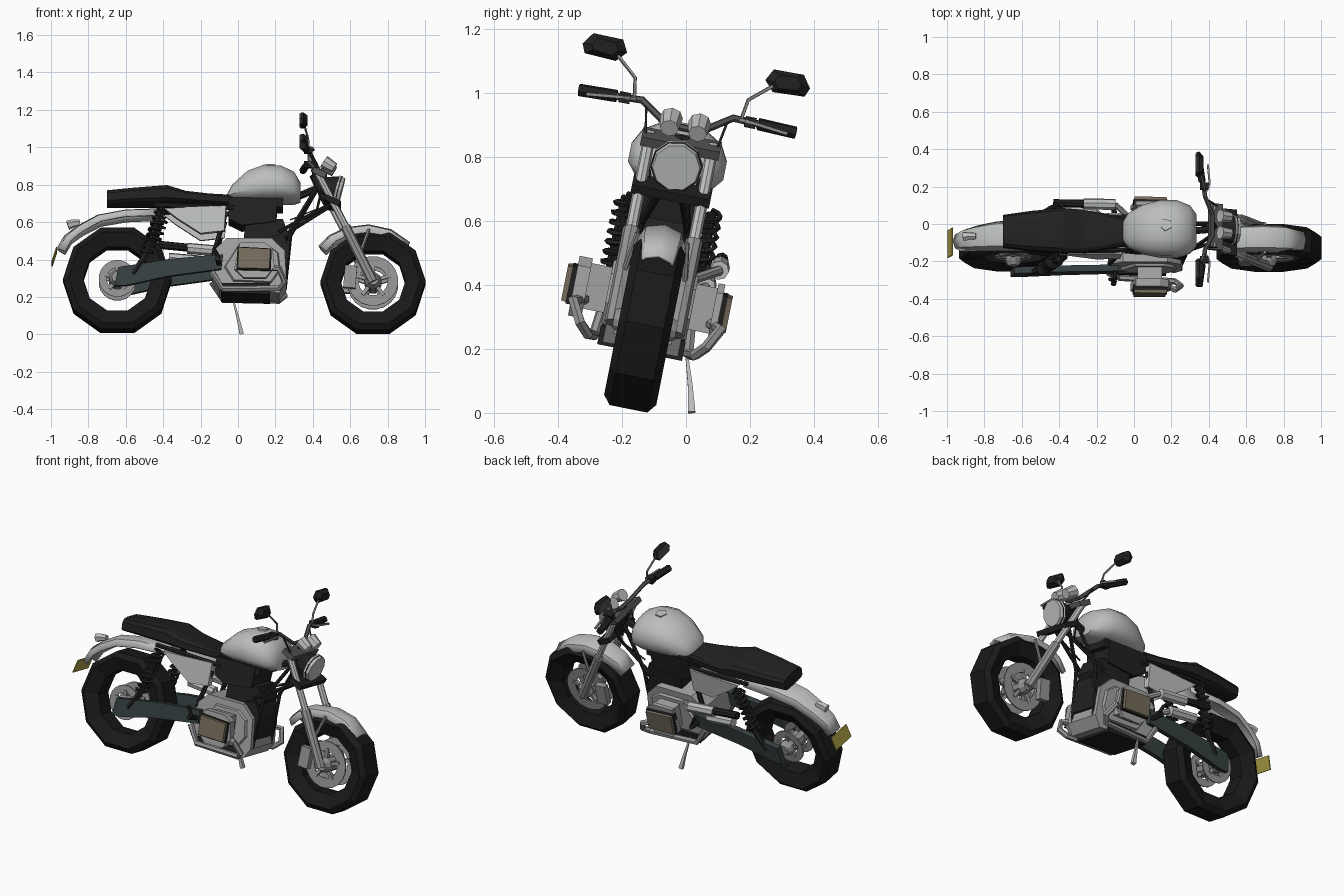
import bpy, bmesh, math
from mathutils import Vector, Matrix

if "Cube" in bpy.data.objects:
    bpy.data.objects.remove(bpy.data.objects["Cube"])

# Upright bike is built along x, then leaned over onto its stand
LEAN = Matrix.Translation((0, -0.18, 0.012)) @ Matrix.Rotation(math.radians(-11.2), 4, 'X')
SIDES = ((-1, "right"), (1, "left"))


def material(name, r, g, b):
    m = bpy.data.materials.new(name)
    m.use_nodes = True
    m.diffuse_color = (r, g, b, 1)
    m.node_tree.nodes["Principled BSDF"].inputs["Base Color"].default_value = (r, g, b, 1)
    return m


PAINT = material("light grey paint", .50, .52, .51)
STEEL = material("grey steel", .29, .29, .29)
ALLOY = material("engine alloy", .36, .36, .36)
DARK = material("dark steel", .09, .09, .09)
RUBBER = material("tyre black", .010, .010, .010)
BLACK = material("satin black", .015, .015, .015)
SLATE = material("slate", .036, .050, .052)
TAN = material("tan cover", .175, .148, .105)
YELLOW = material("plate yellow", .40, .345, .06)


def build(name, verts, faces, mat, smooth=False):
    me = bpy.data.meshes.new(name)
    me.from_pydata([tuple(v) for v in verts], [], faces)
    bm = bmesh.new()
    bm.from_mesh(me)
    bmesh.ops.recalc_face_normals(bm, faces=bm.faces)
    bm.to_mesh(me)
    bm.free()
    me.transform(LEAN)
    me.materials.append(mat)
    ob = bpy.data.objects.new(name, me)
    bpy.context.collection.objects.link(ob)
    if smooth:
        bpy.ops.object.select_all(action='DESELECT')
        ob.select_set(True)
        bpy.context.view_layer.objects.active = ob
        bpy.ops.object.shade_smooth_by_angle(angle=math.radians(40))
    return ob


def loft(name, rings, mat, closed=True, loop=False, smooth=False):
    """Skin rings of points; closed joins each ring, loop joins last ring to first."""
    n, k = len(rings[0]), len(rings)
    faces = [(i * n + j, i * n + (j + 1) % n, (i + 1) % k * n + (j + 1) % n, (i + 1) % k * n + j)
             for i in range(k if loop else k - 1) for j in range(n if closed else n - 1)]
    if closed and not loop:
        faces += [tuple(range(n)), tuple(range((k - 1) * n, k * n))]
    return build(name, [p for r in rings for p in r], faces, mat, smooth)


def tube(name, pts, r, mat, sides=6, r_end=None):
    pts = [Vector(p) for p in pts]
    rings, old = [], None
    for i, p in enumerate(pts):
        d = (pts[min(i + 1, len(pts) - 1)] - pts[max(i - 1, 0)]).normalized()
        u = d.orthogonal().normalized() if old is None else old[0].copy()
        if old is not None:
            u.rotate(old[1].rotation_difference(d))
        v, old = d.cross(u), (u, d)
        rad = r if r_end is None else r + (r_end - r) * i / (len(pts) - 1)
        rings.append([p + (u * math.cos(a) + v * math.sin(a)) * rad
                      for a in (math.tau * j / sides for j in range(sides))])
    return loft(name, rings, mat)


def lathe(name, profile, x, z, mat, n, y=0, ring=False):
    """Spin (radius, y) points round an axis across the bike."""
    turns = [math.tau * (i + .5) / n for i in range(n)]
    rings = [[(x + r * math.sin(a), y + o, z + r * math.cos(a)) for a in turns] for r, o in profile]
    return loft(name, rings, mat, loop=ring)


def prism(name, outline, y0, y1, mat, taper=1.0):
    cx = sum(p[0] for p in outline) / len(outline)
    cz = sum(p[1] for p in outline) / len(outline)
    outer = [(cx + (x - cx) * taper, y1, cz + (z - cz) * taper) for x, z in outline]
    return loft(name, [[(x, y0, z) for x, z in outline], outer], mat)


def box(name, c, size, mat, tilt=0):
    m = Matrix.Translation(c) @ Matrix.Rotation(math.radians(tilt), 4, 'Y')
    rings = [[m @ Vector((a * size[0] / 2, b * size[1] / 2, h * size[2] / 2))
              for a, b in ((-1, -1), (1, -1), (1, 1), (-1, 1))] for h in (-1, 1)]
    return loft(name, rings, mat)


def pod(name, sections, mat, power, n, smooth):
    """Rounded body from (x, half width, bottom, top) sections."""
    rings = []
    for x, w, lo, hi in sections:
        mid, ring = lo + (hi - lo) * .4, []
        for i in range(n):
            a = math.tau * (i + .5) / n
            c, s = (math.copysign(abs(t) ** power, t) for t in (math.cos(a), math.sin(a)))
            ring.append((x, w * c, mid + s * ((hi - mid) if s > 0 else (mid - lo))))
        rings.append(ring)
    return loft(name, rings, mat, smooth=smooth)


def fender(name, path, drop):
    rings = []
    for i, (x, z, w) in enumerate(path):
        a, b = path[max(i - 1, 0)], path[min(i + 1, len(path) - 1)]
        d = Vector((b[0] - a[0], b[1] - a[1])).normalized()
        nx, nz = -d.y, d.x
        rings.append([(x + nx * o * drop, w * k, z + nz * o * drop)
                      for k, o in ((-1, -1), (-.75, -.3), (0, 0), (.75, -.3), (1, -1))])
    ob = loft(name, rings, PAINT, closed=False, smooth=True)
    ob.modifiers.new("thickness", 'SOLIDIFY').thickness = .01


# Wheels: faceted tyre, discs and hub
for label, x, z, r, disc in (("front", .722, .268, .281, .135), ("rear", -.645, .282, .290, .10)):
    lathe(label + "_tyre", [(r - .108, -.05), (r - .03, -.083), (r, -.06), (r, .06),
                            (r - .03, .083), (r - .108, .05)], x, z, RUBBER, 10, ring=True)
    for s, side in SIDES:
        lathe(f"{label}_{side}_disc", [(disc, -.004), (disc, .004), (disc * .58, .004), (disc * .58, -.004)],
              x, z, STEEL, 20, y=.052 * s, ring=True)
        for i in range(5):
            a = math.tau * i / 5
            tube(f"{label}_{side}_carrier_{i}", [(x, .05 * s, z), (x + disc * .7 * math.sin(a), .052 * s,
                 z + disc * .7 * math.cos(a))], .014, STEEL, 4)
    lathe(label + "_hub", [(.03, -.10), (.045, -.07), (.045, .07), (.03, .10)], x, z, STEEL, 10)

# Mudguards, tail lamp and number plate
fender("rear_mudguard", [(-.97, .455, .05), (-.93, .525, .06), (-.86, .58, .07), (-.75, .64, .08),
                         (-.6, .668, .085), (-.4, .675, .075)], .05)
fender("front_mudguard", [(.43, .47, .06), (.49, .53, .07), (.58, .572, .075), (.70, .587, .075),
                          (.82, .56, .075), (.92, .49, .06)], .055)
tube("tail_lamp", [(-.91, 0, .582), (-.88, 0, .592), (-.845, 0, .596)], .026, PAINT, 6, .018)
box("number_plate", (-.982, 0, .41), (.006, .15, .08), YELLOW, 18)

# Tank, cap and seat
pod("fuel_tank", [(-.06, .05, .72, .745), (-.03, .095, .71, .80), (.05, .135, .70, .875), (.14, .155, .70, .908),
                  (.23, .155, .70, .903), (.30, .13, .70, .87), (.335, .085, .71, .81)], PAINT, .85, 14, True)
tube("tank_cap", [(.17, 0, .88), (.17, 0, .911)], .034, PAINT, 5)
pod("seat", [(-.70, .088, .685, .765), (-.55, .108, .69, .778), (-.38, .122, .69, .79),
             (-.28, .118, .69, .757), (-.15, .095, .685, .745), (-.03, .075, .68, .742)], BLACK, .5, 12, False)

# Engine core, upper black boxes and sump
prism("crankcase", [(-.14, .30), (-.10, .21), (.22, .19), (.26, .25), (.25, .42), (.18, .49), (-.06, .49), (-.13, .42)],
      -.12, .12, ALLOY)
prism("airbox", [(-.05, .60), (.02, .565), (.20, .585), (.215, .71), (-.05, .71)], -.095, .095, BLACK)
prism("upper_case", [(.03, .48), (.24, .48), (.27, .52), (.24, .60), (.04, .60)], -.08, .08, BLACK)
prism("front_cover", [(.20, .26), (.265, .30), (.275, .44), (.24, .52), (.17, .50)], -.095, .095, BLACK)
prism("sump", [(-.09, .19), (.17, .18), (.17, .24), (-.09, .24)], -.135, .135, BLACK)
box("under_tank_frame", (.10, 0, .69), (.28, .18, .05), BLACK)
tube("backbone", [(.44, 0, .79), (.30, 0, .73), (-.05, 0, .68)], .02, BLACK)
tube("kick_stand", [(-.03, .14, .22), (.0, .175, .11), (.02, .196, .028)], .005, PAINT, 4, .016)

# Mirrored parts down each side
for s, side in SIDES:
    def name(part):
        return f"{side}_{part}"

    # Flat cylinders: narrow barrel, wider head, dark rim and tan cover
    reach = .252 if s > 0 else .272
    prism(name("case_side"), [(-.08, .33), (-.03, .25), (.18, .24), (.23, .31), (.22, .41), (.16, .455), (.0, .455)],
          .11 * s, .135 * s, ALLOY, .92)
    prism(name("barrel"), [(.02, .28), (.15, .28), (.15, .425), (.02, .425)], .13 * s, .21 * s, ALLOY)
    prism(name("head"), [(-.02, .30), (.03, .25), (.15, .25), (.195, .31), (.185, .41), (.14, .44), (.01, .44)],
          .20 * s, (reach - .03) * s, ALLOY)
    prism(name("head_rim"), [(-.008, .29), (.175, .285), (.18, .405), (-.003, .415)],
          (reach - .045) * s, (reach - .015) * s, BLACK)
    prism(name("cylinder_cover"), [(-.005, .295), (.17, .29), (.177, .402), (.0, .412)],
          (reach - .015) * s, reach * s, TAN, .96)
    tube(name("exhaust_pipe"), [(.15, .20 * s, .31), (.22, .235 * s, .30), (.25, .20 * s, .235), (.22, .17 * s, .205),
                                (-.08, .15 * s, .205), (-.14, .14 * s, .30)], .017, STEEL)
    # Frame
    tube(name("down_tube"), [(.42, .03 * s, .78), (.28, .08 * s, .54), (.25, .09 * s, .25)], .011, BLACK)
    tube(name("brace"), [(.49, .03 * s, .69), (.22, .09 * s, .53)], .01, BLACK)
    tube(name("seat_rail"), [(-.02, .09 * s, .66), (-.45, .10 * s, .675)], .014, BLACK)
    tube(name("rear_stay"), [(-.07, .09 * s, .62), (-.13, .11 * s, .40)], .014, BLACK)
    tube(name("footpeg"), [(-.10, .11 * s, .34), (-.11, .22 * s, .36)], .015, BLACK)
    tube(name("pedal"), [(-.10, .20 * s, .36), (-.13, .20 * s, .42)], .01, BLACK)
    prism(name("side_panel"), [(-.40, .655), (-.06, .67), (-.07, .53), (-.2, .515), (-.33, .60)], .08 * s, .112 * s, PAINT, .97)
    # Swingarm and spring
    prism(name("swingarm"), [(-.66, .225), (-.60, .225), (-.38, .275), (-.09, .315), (-.08, .395), (-.36, .37), (-.64, .325)],
          .115 * s, .15 * s, SLATE)
    lo, hi = Vector((-.49, .14 * s, .40)), Vector((-.405, .135 * s, .65))
    tube(name("damper"), [Vector((-.56, .14 * s, .29)), lo, hi], .017, BLACK)
    d = (hi - lo).normalized()
    u = d.cross(Vector((0, 1, 0))).normalized()
    v = d.cross(u)
    tube(name("spring"), [lo.lerp(hi, i / 64) + (u * math.cos(i * math.tau / 8) + v * math.sin(i * math.tau / 8)) * .03
                          for i in range(65)], .009, BLACK, 4)
    # Fork legs, caliper and mudguard stay
    tube(name("fork_tube"), [(.42, .10 * s, .86), (.61, .10 * s, .49)], .019, PAINT, 8)
    tube(name("fork_slider"), [(.575, .10 * s, .555), (.722, .10 * s, .255)], .027, STEEL, 8)
    box(name("caliper"), (.60, .075 * s, .285), (.065, .035, .12), STEEL, 5)
    tube(name("mudguard_stay"), [(.65, .10 * s, .40), (.70, .078 * s, .545)], .009, STEEL)
    # Handlebar, grip, lever and mirror
    tube(name("handlebar"), [(.42, 0, .895), (.42, .055 * s, .895), (.38, .145 * s, .955), (.35, .335 * s, .948)], .012, DARK)
    tube(name("grip"), [(.364, .225 * s, .952), (.347, .345 * s, .948)], .02, BLACK)
    box(name("switch_block"), (.375, .20 * s, .952), (.045, .035, .035), BLACK)
    tube(name("lever"), [(.38, .16 * s, .955), (.405, .21 * s, .952), (.395, .32 * s, .94)], .007, STEEL, 4)
    tube(name("mirror_stem"), [(.38, .17 * s, .955), (.375, .18 * s, 1.02), (.355, .25 * s, 1.08)], .006, STEEL, 5)
    outline = [(-.07, .0), (-.04, -.035), (.06, -.038), (.072, -.01), (.045, .03), (-.05, .036)]

    def mirror_rings(*steps):
        return [[(x, s * (.29 + a * k), 1.097 + b * k + a * .08) for a, b in outline] for x, k in steps]
    loft(name("mirror"), mirror_rings((.333, .95), (.35, 1), (.372, .6)), BLACK)
    loft(name("mirror_glass"), mirror_rings((.329, .86), (.335, .86)), DARK)
    # Gauge cup and cable
    tube(name("gauge"), [(.515, .045 * s, .885), (.49, .045 * s, .90), (.46, .045 * s, .92)], .029, PAINT, 8, .036)
    tube(name("cable"), [(.39, .13 * s, .945), (.46, .11 * s, .83), (.42, .05 * s, .66), (.28, .06 * s, .60)], .005, BLACK, 4)

# Steering head and headlamp
box("upper_yoke", (.435, 0, .845), (.075, .25, .03), DARK, 26)
box("lower_yoke", (.505, 0, .695), (.085, .25, .03), BLACK, 26)
tube("steering_stem", [(.41, 0, .86), (.49, 0, .69)], .03, BLACK, 8)
tube("headlamp_shell", [(.45, 0, .797), (.49, 0, .785), (.54, 0, .772)], .05, BLACK, 10, .082)
tube("headlamp_lens", [(.525, 0, .776), (.555, 0, .768)], .083, PAINT, 10, .074)

# Twin silencers on the left, the upper one with a dark tail
for i, (x, y, z) in enumerate(((-.10, .195, .49), (-.20, .165, .43))):
    tube(f"silencer_pipe_{i}", [(x + .08, y - .07, z - .05), (x, y, z - .01)], .016, STEEL, 8)
    tube(f"silencer_can_{i}", [(x, y, z - .01), (x - .17, y, z + .005)], .03, PAINT, 8)
tube("silencer_tail", [(-.25, .195, .497), (-.43, .195, .515)], .022, BLACK, 8)
